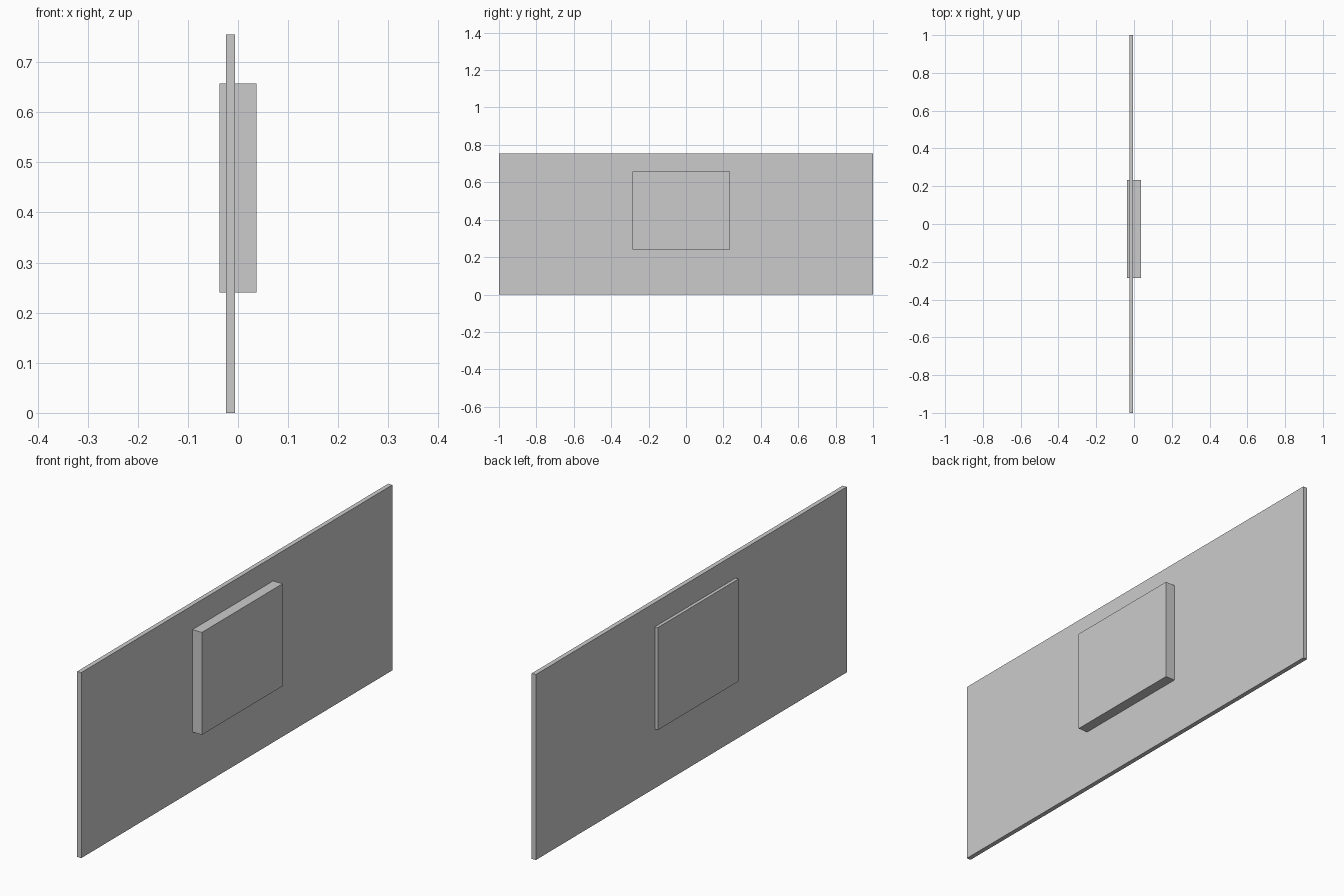
import bpy

if "Cube" in bpy.data.objects:
    bpy.data.objects.remove(bpy.data.objects["Cube"])


def box(name, x, y, z):
    """Axis-aligned box from (min, max) ranges."""
    bpy.ops.mesh.primitive_cube_add(
        size=1, location=[(a + b) / 2 for a, b in (x, y, z)])
    ob = bpy.context.object
    ob.name = name
    ob.scale = [b - a for a, b in (x, y, z)]
    bpy.ops.object.transform_apply(location=False, rotation=False, scale=True)
    return ob


# Thin upright board
box("panel", (-0.024, -0.0055), (-1.0, 1.0), (0.0, 0.755))

# Thick block passing through the board, slightly off centre
box("centre_block", (-0.037, 0.037), (-0.285, 0.234), (0.24, 0.657))
